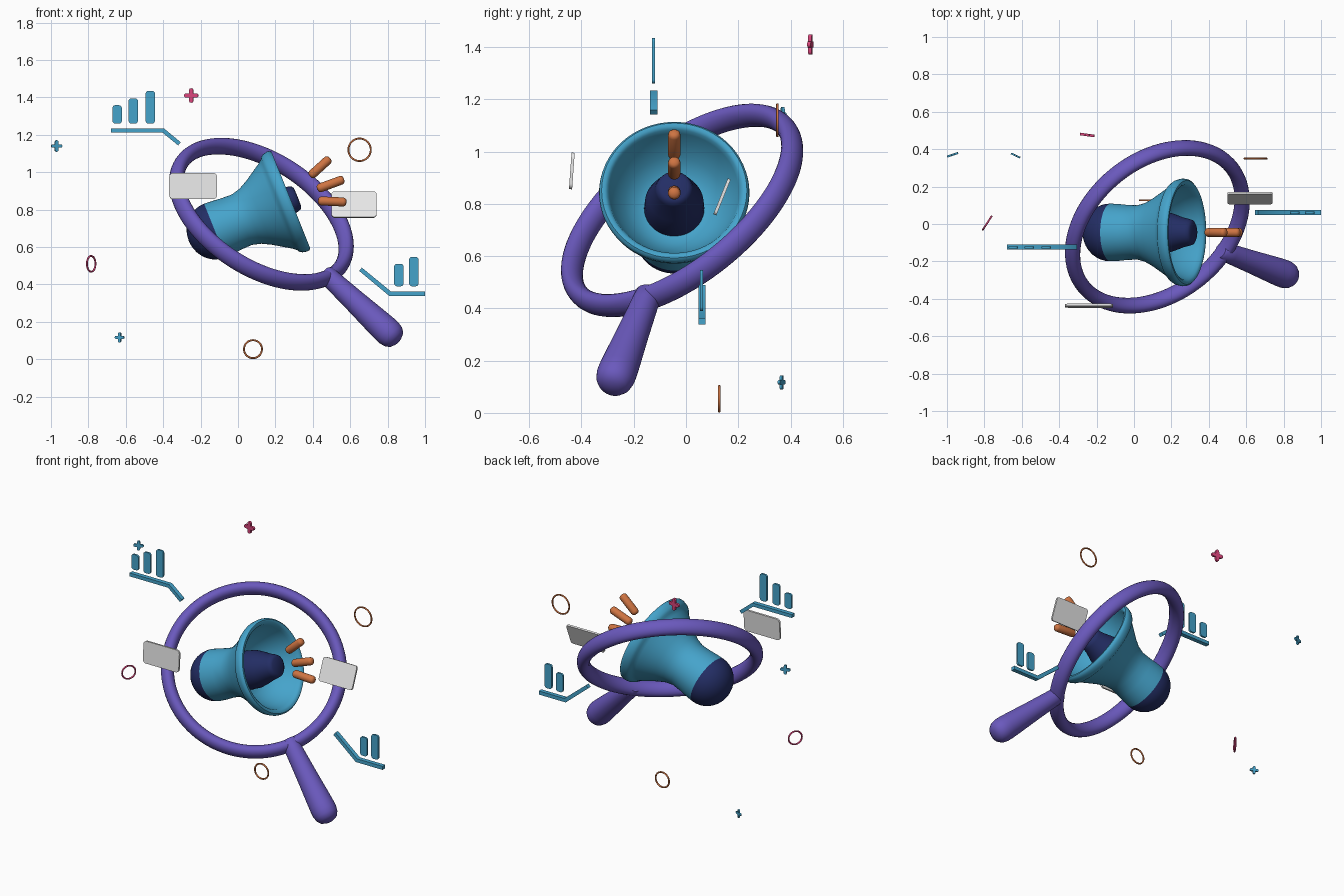
import bpy, bmesh, math
from mathutils import Vector, Matrix

if "Cube" in bpy.data.objects:
    bpy.data.objects.remove(bpy.data.objects["Cube"])

def material(name, col):
    m = bpy.data.materials.new(name)
    m.diffuse_color = (*col, 1)
    m.use_nodes = True
    m.node_tree.nodes["Principled BSDF"].inputs["Base Color"].default_value = m.diffuse_color
    return m

PURPLE = material("purple", (0.145, 0.10, 0.51))
CYAN = material("sky blue", (0.06, 0.37, 0.60))
NAVY = material("navy", (0.017, 0.027, 0.13))
ORANGE = material("orange", (0.62, 0.175, 0.055))
PINK = material("pink", (0.70, 0.06, 0.20))
WHITE = material("white", (0.82, 0.82, 0.82))

def finish(bm, name, mat, matrix):
    bmesh.ops.remove_doubles(bm, verts=bm.verts, dist=1e-5)
    bmesh.ops.recalc_face_normals(bm, faces=bm.faces)
    me = bpy.data.meshes.new(name)
    bm.to_mesh(me)
    bm.free()
    me.materials.append(mat)
    ob = bpy.data.objects.new(name, me)
    ob.matrix_world = matrix
    bpy.context.collection.objects.link(ob)
    return ob

def frame(loc, axis):
    return Matrix.Translation(loc) @ Vector(axis).to_track_quat('Z', 'Y').to_matrix().to_4x4()

def lathe(name, profile, mat, matrix, closed=False, segs=64):
    """Spin (radius, height) points around local z."""
    bm = bmesh.new()
    rows = [[bm.verts.new((r * math.cos(2 * math.pi * i / segs), r * math.sin(2 * math.pi * i / segs), h))
             for i in range(segs)] for r, h in profile]
    pairs = list(zip(rows, rows[1:])) + ([(rows[-1], rows[0])] if closed else [])
    for a, b in pairs:
        for i in range(segs):
            j = (i + 1) % segs
            bm.faces.new((a[i], a[j], b[j], b[i]))
    return finish(bm, name, mat, matrix)

def ellipse(cx, a, b, n):
    return [(cx + a * math.cos(2 * math.pi * i / n), b * math.sin(2 * math.pi * i / n)) for i in range(n)]

def arc(cx, cz, r, a0, a1, n=6):
    return [(cx + r * math.cos(math.radians(a0 + (a1 - a0) * i / n)),
             cz + r * math.sin(math.radians(a0 + (a1 - a0) * i / n))) for i in range(n + 1)]

def plate(name, outline, depth, mat, loc=(0, 0, 0), rot=None):
    """Extrude an x-z outline along y."""
    bm = bmesh.new()
    f = bm.faces.new([bm.verts.new((x, -depth / 2, z)) for x, z in outline])
    res = bmesh.ops.extrude_face_region(bm, geom=[f])
    bmesh.ops.translate(bm, vec=(0, depth, 0),
                        verts=[v for v in res["geom"] if isinstance(v, bmesh.types.BMVert)])
    return finish(bm, name, mat, Matrix.Translation(loc) @ (rot or Matrix()))

def rounded(w, h, r):
    pts = []
    for sx, sz, a in ((1, 1, 0), (-1, 1, 90), (-1, -1, 180), (1, -1, 270)):
        pts += arc(sx * (w / 2 - r), sz * (h / 2 - r), r, a, a + 90)
    return pts

# magnifier: tilted hoop with a tapered handle in its plane
centre = Vector((0.125, -0.015, 0.775))
lathe("magnifier_ring", ellipse(0.508, 0.038, 0.05, 20), PURPLE,
      frame(centre, (0.451, -0.558, 0.697)), closed=True, segs=96)
lathe("magnifier_handle",
      [(0, 0.475), (0.04, 0.477), (0.05, 0.49), (0.053, 0.55), (0.062, 0.72), (0.071, 0.86), (0.075, 0.93),
       (0.075, 0.965), (0.069, 0.995), (0.055, 1.018), (0.03, 1.031), (0, 1.035)],
      PURPLE, frame(centre, (0.707, -0.263, -0.657)), segs=40)

# megaphone: everything turned on one axis, origin at the bell mouth
mouth = frame((0.28, -0.045, 0.85), (0.928, 0, 0.372))
lathe("megaphone_bell",
      [(0.154, -0.435), (0.152, -0.39), (0.147, -0.34), (0.145, -0.28), (0.158, -0.23), (0.184, -0.18),
       (0.216, -0.13), (0.245, -0.085), (0.26, -0.066), (0.272, -0.06), (0.282, -0.045), (0.288, -0.02),
       (0.286, -0.005), (0.278, 0.003), (0.265, 0.003), (0.254, -0.006), (0.247, -0.025), (0.225, -0.075),
       (0.19, -0.125), (0.15, -0.165), (0.1, -0.185), (0, -0.185)], CYAN, mouth)
lathe("megaphone_rear_cap",
      [(0.154, -0.435)] + [(0.154 * math.cos(a), -0.44 - 0.145 * math.sin(a))
                           for a in [math.pi / 2 * i / 10 for i in range(10)]] + [(0, -0.585)],
      NAVY, mouth)
lathe("megaphone_core",
      [(0.115, -0.18), (0.112, -0.12), (0.098, -0.07), (0.08, -0.02), (0.072, 0.015), (0.066, 0.033),
       (0.052, 0.042), (0, 0.043)], NAVY, mouth)

# sound rays
for i, (x0, z0, x1, z1) in enumerate(((0.385, 0.978, 0.492, 1.075), (0.423, 0.91, 0.567, 0.963),
                                      (0.428, 0.847, 0.58, 0.84))):
    a, b = Vector((x0, -0.045, z0)), Vector((x1, -0.045, z1))
    n, r = (b - a).length, 0.024
    lathe(f"sound_ray_{i + 1}",
          [(0, 0), (r * 0.6, 0.002), (r * 0.9, 0.009), (r, 0.018),
           (r, n - 0.018), (r * 0.9, n - 0.009), (r * 0.6, n - 0.002), (0, n)],
          ORANGE, frame(a, b - a), segs=24)

# floating cards
plate("card_left", rounded(0.256, 0.14, 0.022), 0.012, WHITE, (-0.24, -0.437, 0.926),
      Matrix.Rotation(math.radians(-4), 4, 'X'))
plate("card_right", rounded(0.24, 0.148, 0.016), 0.012, WHITE, (0.62, 0.138, 0.827),
      Matrix.Rotation(math.radians(-22), 4, 'X'))

# bar charts with bent base lines
plate("chart_line_left", [(-0.68, 1.234), (-0.396, 1.234), (-0.306, 1.16), (-0.32, 1.143),
                          (-0.404, 1.212), (-0.68, 1.212)], 0.028, CYAN, (0, -0.123, 0))
plate("chart_line_right", [(1, 0.362), (0.818, 0.362), (0.662, 0.49), (0.648, 0.472),
                           (0.808, 0.339), (1, 0.339)], 0.027, CYAN, (0, 0.062, 0))
for side, y, base, bars in (("left", -0.125, 1.26, ((-0.646, 0.098), (-0.56, 0.135), (-0.469, 0.175))),
                            ("right", 0.06, 0.39, ((0.86, 0.12), (0.94, 0.157)))):
    for i, (x, h) in enumerate(bars):
        plate(f"chart_bar_{side}_{i + 1}", rounded(0.05, h, 0.015), 0.012, CYAN, (x, y, base + h / 2))

# plus-shaped sparkles
def plus(name, mat, loc, size, turn):
    w, pts = size * 0.3, []
    for k in range(4):
        c, s = math.cos(k * math.pi / 2), math.sin(k * math.pi / 2)
        arm = arc(size - w, 0, w, -90, 90, 8) + [(w, w)]
        pts += [(x * c - z * s, x * s + z * c) for x, z in arm]
    plate(name, pts, size * 0.35, mat, loc, Matrix.Rotation(math.radians(turn), 4, 'Z'))

plus("sparkle_pink", PINK, (-0.25, 0.476, 1.41), 0.039, -8)
plus("sparkle_blue_high", CYAN, (-0.97, 0.37, 1.14), 0.031, 18)
plus("sparkle_blue_low", CYAN, (-0.633, 0.366, 0.117), 0.027, -25)

# thin floating rings
for name, mat, loc, r, turn in (("loop_orange_high", ORANGE, (0.65, 0.35, 1.12), 0.06, 0),
                                ("loop_orange_low", ORANGE, (0.08, 0.127, 0.054), 0.048, 0),
                                ("loop_pink", PINK, (-0.785, 0.005, 0.51), 0.042, 57)):
    t = math.radians(turn)
    lathe(name, ellipse(r, 0.005, 0.005, 10), mat, frame(loc, (math.sin(t), -math.cos(t), 0)), closed=True, segs=48)

# smooth shading with crisp edges
for ob in bpy.context.collection.objects:
    ob.select_set(True)
    bpy.context.view_layer.objects.active = ob
bpy.ops.object.shade_smooth_by_angle(angle=math.radians(40))
